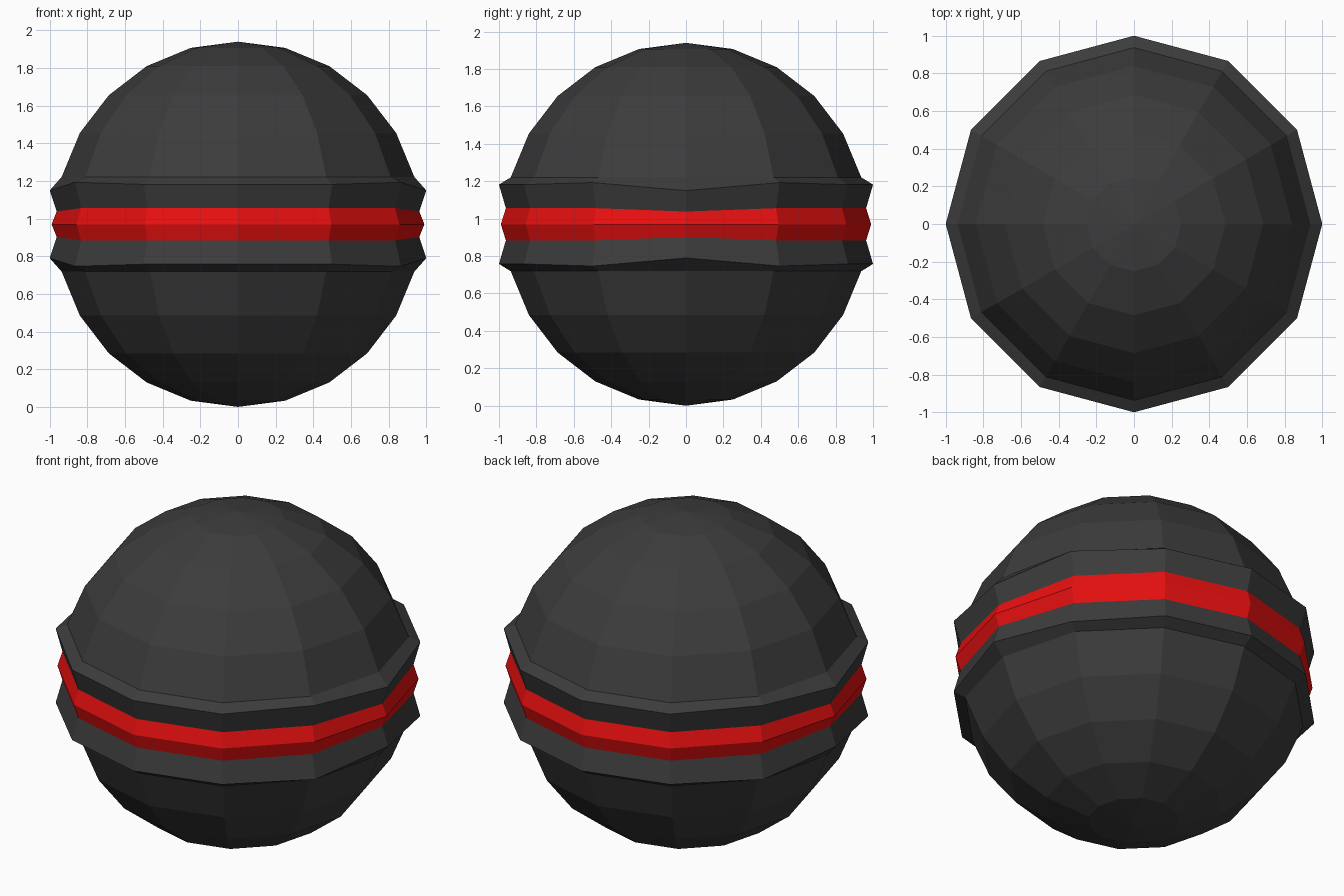
import bpy, bmesh
from math import sin, cos, radians

if "Cube" in bpy.data.objects:
    bpy.data.objects.remove(bpy.data.objects["Cube"])

SEG = 12      # sides around the ball
R = 0.97      # ball radius, also the height of its centre


def material(name, rgb):
    m = bpy.data.materials.new(name)
    m.diffuse_color = (*rgb, 1)
    m.use_nodes = True
    m.node_tree.nodes["Principled BSDF"].inputs["Base Color"].default_value = m.diffuse_color
    return m


dark = material("dark_grey", (0.045, 0.045, 0.045))
red = material("red", (0.8, 0.005, 0.005))


def lathe(name, profile, mat, flip=False):
    """Spin a profile of (radius, height function of side index) about z."""
    bm = bmesh.new()
    rings = []
    for r, h in profile:
        if r < 1e-4:
            rings.append([bm.verts.new((0, 0, h(0)))] * SEG)
        else:
            rings.append([bm.verts.new((r * cos(radians(30 * i)), r * sin(radians(30 * i)), h(i)))
                          for i in range(SEG)])
    for a, b in zip(rings, rings[1:]):
        for i in range(SEG):
            j = (i + 1) % SEG
            corners = list(dict.fromkeys((a[i], b[i], b[j], a[j])))
            bm.faces.new(corners[::-1] if flip else corners)
    me = bpy.data.meshes.new(name)
    bm.to_mesh(me)
    bm.free()
    me.materials.append(mat)
    ob = bpy.data.objects.new(name, me)
    ob.location.z = R
    bpy.context.collection.objects.link(ob)
    return ob


def rim_edge(i):
    # outer rim dips towards the equator at the two x ends
    k = i % 6
    return 0.18 if k == 0 else 0.223 if k in (1, 5) else 0.212


def band_edge(i):
    return 0.068 if i % 6 == 0 else 0.086


def level(z):
    return lambda i: z


def scaled(f, s):
    return lambda i: s * f(i)


# upper and lower halves: domed shell and flared rim
for side, s in (("upper", 1), ("lower", -1)):
    dome = [(R * sin(radians(15 * k)), level(s * R * cos(radians(15 * k)))) for k in range(6)]
    lathe(side + "_shell", dome, dark, s < 0)
    rim = [dome[-1], (1.0, scaled(rim_edge, s)), (0.963, scaled(band_edge, s))]
    lathe(side + "_rim", rim, dark, s < 0)

# red band with a ridge around the equator
lathe("middle_band", [(0.963, band_edge), (0.99, level(0)), (0.963, scaled(band_edge, -1))], red)
